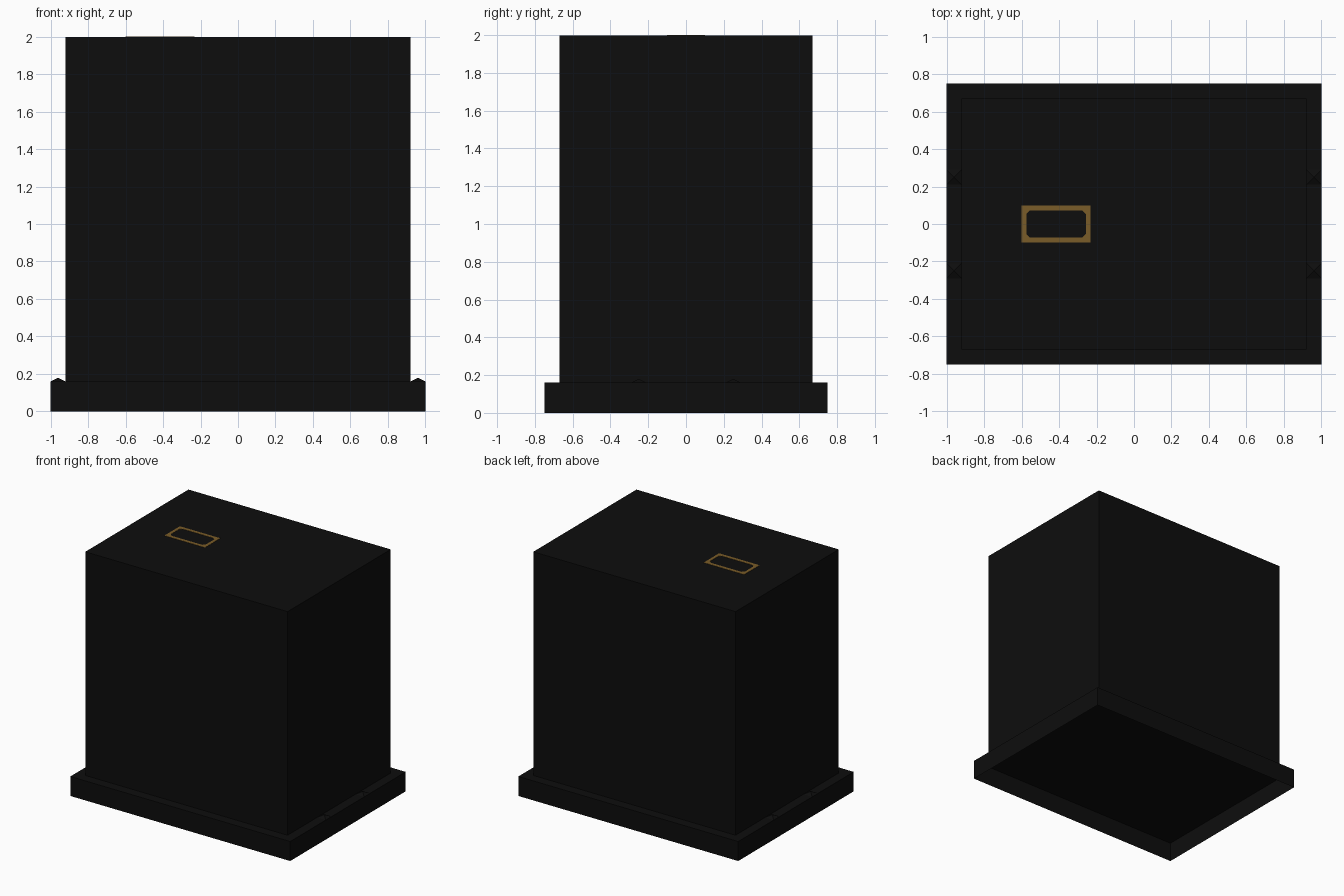
import bpy, bmesh

if "Cube" in bpy.data.objects:
    bpy.data.objects.remove(bpy.data.objects["Cube"])

def material(name, rgb):
    m = bpy.data.materials.new(name)
    m.diffuse_color = (*rgb, 1)
    m.use_nodes = True
    m.node_tree.nodes["Principled BSDF"].inputs["Base Color"].default_value = m.diffuse_color
    return m

BLACK = material("near black", (0.004, 0.004, 0.004))
GOLD = material("dull gold", (0.195, 0.107, 0.021))

def finish(bm, name, mat):
    bmesh.ops.recalc_face_normals(bm, faces=bm.faces)
    me = bpy.data.meshes.new(name)
    bm.to_mesh(me)
    bm.free()
    me.materials.append(mat)
    ob = bpy.data.objects.new(name, me)
    bpy.context.collection.objects.link(ob)
    return ob

def box(name, sx, sy, z0, z1, mat, open_bottom=False):
    bm = bmesh.new()
    bmesh.ops.create_cube(bm, size=1)
    for v in bm.verts:
        v.co = (v.co.x * sx, v.co.y * sy, z1 if v.co.z > 0 else z0)
    if open_bottom:
        low = [f for f in bm.faces if all(v.co.z == z0 for v in f.verts)]
        bmesh.ops.delete(bm, geom=low, context='FACES_ONLY')
    return finish(bm, name, mat)

TOP = 1.998

# Tall body and the thin, open-bottomed skirt it stands on
box("body", 1.84, 1.34, 0.16, TOP, BLACK)
box("base_skirt", 2.0, 1.5, 0.0, 0.16, BLACK, open_bottom=True)

# Four small pointed studs on the side ledges
for x in (-0.96, 0.96):
    for y in (-0.25, 0.25):
        bm = bmesh.new()
        tip = bm.verts.new((x, y, 0.18))
        r = 0.04
        ring = [bm.verts.new((x + dx * r, y + dy * r, 0.16))
                for dx, dy in ((-1, -1), (1, -1), (1, 1), (-1, 1))]
        for i in range(4):
            bm.faces.new((ring[i], ring[(i + 1) % 4], tip))
        bm.faces.new(ring)
        finish(bm, "ledge_stud", BLACK)

# Gold slot frame on the top: square outside, clipped corners inside
def clipped_rect(cx, hx, hy, c):
    pts = []
    for sx, sy in ((1, 1), (-1, 1), (-1, -1), (1, -1)):
        a = (cx + sx * hx, sy * (hy - c))
        b = (cx + sx * (hx - c), sy * hy)
        pts += [a, b] if sx * sy > 0 else [b, a]
    return pts

cx = -0.415
inner = clipped_rect(cx, 0.159, 0.073, 0.02)
outer = [(cx + sx * 0.184, sy * 0.1)
         for sx, sy in ((1, 1), (-1, 1), (-1, -1), (1, -1)) for _ in range(2)]
bm = bmesh.new()
iv = [bm.verts.new((x, y, TOP)) for x, y in inner]
ov = [bm.verts.new((x, y, TOP)) for x, y in outer]
for i in range(8):
    j = (i + 1) % 8
    bm.faces.new((ov[i], ov[j], iv[j], iv[i]))
bmesh.ops.remove_doubles(bm, verts=bm.verts, dist=1e-5)
ext = bmesh.ops.extrude_face_region(bm, geom=bm.faces[:])
bmesh.ops.translate(bm, vec=(0, 0, 2.0 - TOP),
                    verts=[g for g in ext["geom"] if isinstance(g, bmesh.types.BMVert)])
finish(bm, "slot_frame", GOLD)
